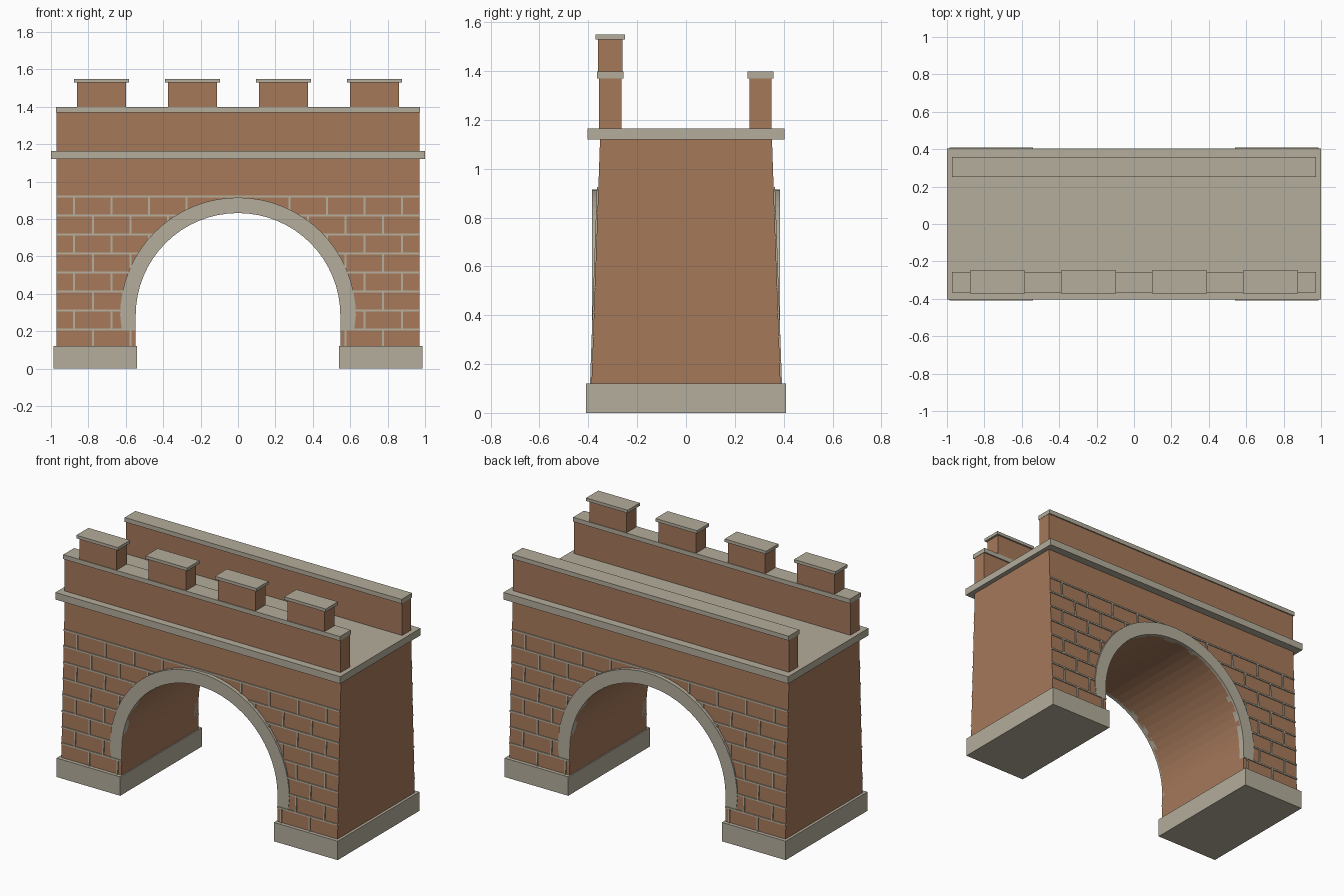
import bpy, bmesh, math

if "Cube" in bpy.data.objects:
    bpy.data.objects.remove(bpy.data.objects["Cube"])


def material(name, rgb):
    m = bpy.data.materials.new(name)
    m.diffuse_color = (*rgb, 1)
    m.use_nodes = True
    m.node_tree.nodes["Principled BSDF"].inputs["Base Color"].default_value = m.diffuse_color
    return m


BRICK = material("brick", (0.376, 0.188, 0.102))
STONE = material("pale stone", (0.456, 0.418, 0.332))

SPRING, R_IN, R_OUT = 0.285, 0.547, 0.63   # arch springing height and radii
HALF_X = 0.97


def wall_y(z):
    """Half depth of the tapering wall at height z."""
    return 0.387 - 0.035 * (z - 0.12)


def finish(bm, name, mat):
    bmesh.ops.recalc_face_normals(bm, faces=bm.faces)
    me = bpy.data.meshes.new(name)
    bm.to_mesh(me)
    bm.free()
    me.materials.append(mat)
    ob = bpy.data.objects.new(name, me)
    bpy.context.collection.objects.link(ob)
    return ob


def add_prism(bm, outline, front, back):
    """Extrude an x-z outline between y = front(z) and y = back(z)."""
    a = [bm.verts.new((x, front(z), z)) for x, z in outline]
    b = [bm.verts.new((x, back(z), z)) for x, z in outline]
    bm.faces.new(a)
    bm.faces.new(b[::-1])
    n = len(outline)
    for i in range(n):
        j = (i + 1) % n
        bm.faces.new((a[j], a[i], b[i], b[j]))


def box(name, mat, x0, x1, y0, y1, z0, z1):
    bm = bmesh.new()
    add_prism(bm, [(x0, z0), (x1, z0), (x1, z1), (x0, z1)],
              lambda z: y0, lambda z: y1)
    return finish(bm, name, mat)


def arc(r, n=32):
    """Half circle from the left springing to the right one."""
    return [(-r * math.cos(math.pi * i / n), SPRING + r * math.sin(math.pi * i / n))
            for i in range(n + 1)]


# Tapered wall with the arched passage
bm = bmesh.new()
outline = ([(-HALF_X, 0.12), (-R_IN, 0.12)] + arc(R_IN) +
           [(R_IN, 0.12), (HALF_X, 0.12), (HALF_X, 1.12), (-HALF_X, 1.12)])
add_prism(bm, outline, lambda z: -wall_y(z), wall_y)
finish(bm, "arched_wall", BRICK)

# Plinths under both piers
for side, s in (("left", -1), ("right", 1)):
    xa, xb = sorted((s * 0.54, s * 0.987))
    box(side + "_plinth", STONE, xa, xb, -0.41, 0.41, 0, 0.12)

# Stone arch rings, front and back
ring = ([(-R_OUT + 0.008, 0.21)] + arc(R_OUT) + [(R_OUT - 0.008, 0.21), (R_IN, 0.21)] +
        arc(R_IN)[::-1] + [(-R_IN, 0.21)])
for side, s in (("front", -1), ("back", 1)):
    bm = bmesh.new()
    add_prism(bm, ring, lambda z: s * 0.385, lambda z: s * 0.345)
    finish(bm, side + "_arch_ring", STONE)

# Mortar joints: raised strips that follow the taper and stop at the ring
ROWS = [0.12] + [0.21 + 0.1015 * i for i in range(8)]
JOINT = 0.005


def add_strip(bm, s, x0, x1, z0, z1):
    add_prism(bm, [(x0, z0), (x1, z0), (x1, z1), (x0, z1)],
              lambda z: s * (wall_y(z) + 0.006), lambda z: s * (wall_y(z) - 0.01))


for side, s in (("front", -1), ("back", 1)):
    bm = bmesh.new()
    for z in ROWS[1:]:
        h = z - SPRING
        if h >= R_OUT:
            add_strip(bm, s, -HALF_X, HALF_X, z - JOINT, z + JOINT)
            continue
        edge = R_IN if z < 0.22 else math.sqrt(R_OUT ** 2 - h * h) - 0.005
        for a, b in ((-HALF_X, -edge), (edge, HALF_X)):
            add_strip(bm, s, a, b, z - JOINT, z + JOINT)
    for row in range(8):
        first = 0.876 if row % 2 else 0.775
        for k in range(4):
            x = first - 0.2 * k
            z0, z1 = ROWS[row], ROWS[row + 1]
            if row == 0 and x < R_IN:
                continue
            if row > 0 and x < R_OUT:
                z0 = max(z0, SPRING + math.sqrt(R_OUT ** 2 - x * x) - 0.005)
            if z1 - z0 > 0.01:
                for c in (-x, x):
                    add_strip(bm, s, c - JOINT, c + JOINT, z0, z1)
    finish(bm, side + "_mortar_joints", STONE)

# Deck slab
box("deck_slab", STONE, -1, 1, -0.403, 0.403, 1.12, 1.165)

# Parapets with coping
for side, y0, y1 in (("front", -0.356, -0.264), ("back", 0.261, 0.351)):
    box(side + "_parapet", BRICK, -HALF_X, HALF_X, y0, y1, 1.165, 1.37)
    box(side + "_coping", STONE, -HALF_X - 0.002, HALF_X + 0.002,
        y0 - 0.009, y1 + 0.008, 1.37, 1.398)

# Merlons on the front parapet
for i, x in enumerate((-0.73, -0.243, 0.243, 0.73), 1):
    box(f"merlon_{i}", BRICK, x - 0.131, x + 0.131, -0.361, -0.26, 1.398, 1.53)
    box(f"merlon_cap_{i}", STONE, x - 0.146, x + 0.146, -0.371, -0.249, 1.53, 1.549)
